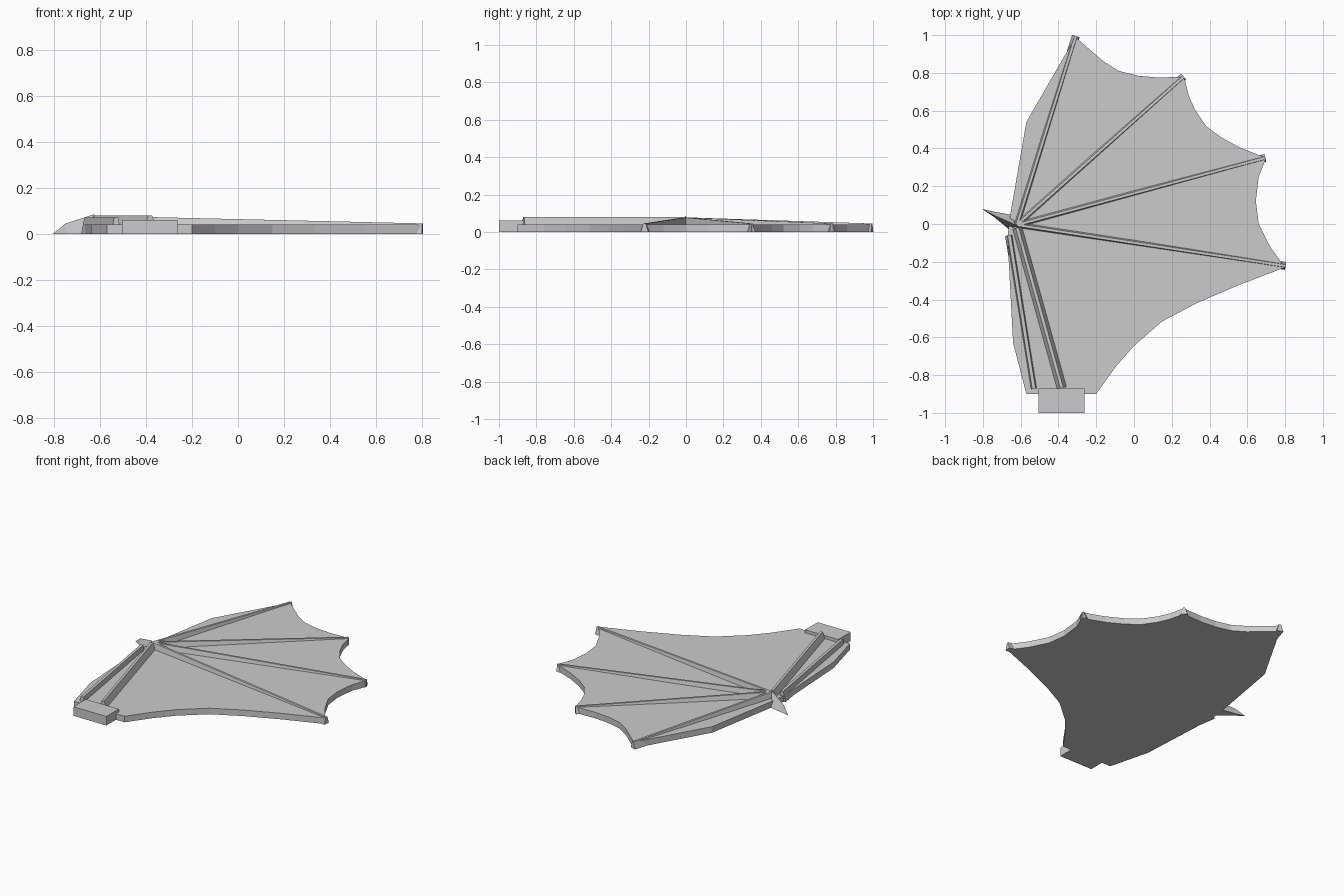
import bpy, bmesh
from mathutils import Vector

if "Cube" in bpy.data.objects:
    bpy.data.objects.remove(bpy.data.objects["Cube"])

grey = bpy.data.materials.new("wing grey")
grey.diffuse_color = (0.6, 0.6, 0.6, 1)
grey.use_nodes = True
grey.node_tree.nodes["Principled BSDF"].inputs["Base Color"].default_value = grey.diffuse_color


def make(name, verts, faces):
    bm = bmesh.new()
    vs = [bm.verts.new(v) for v in verts]
    for f in faces:
        bm.faces.new([vs[i] for i in f])
    bmesh.ops.recalc_face_normals(bm, faces=bm.faces)
    me = bpy.data.meshes.new(name)
    bm.to_mesh(me)
    bm.free()
    me.materials.append(grey)
    ob = bpy.data.objects.new(name, me)
    bpy.context.collection.objects.link(ob)
    return ob


def slab(name, outline, height):
    n = len(outline)
    verts = [(x, y, z) for z in (0, height) for x, y in outline]
    faces = [list(range(n)), list(range(n, 2 * n))]
    faces += [(i, (i + 1) % n, (i + 1) % n + n, i + n) for i in range(n)]
    return make(name, verts, faces)


def spar(name, start, end, base, top, h0, h1):
    """Bar with a trapezoid section, running from start to end."""
    a, b = Vector(start), Vector(end)
    d = (b - a).normalized()
    side = Vector((-d.y, d.x))
    verts = []
    for p, h in ((a, h0), (b, h1)):
        for w, z in ((base, 0), (-base, 0), (-top, h), (top, h)):
            q = p + side * w / 2
            verts.append((q.x, q.y, z))
    faces = [(0, 1, 2, 3), (4, 5, 6, 7)]
    faces += [(i, (i + 1) % 4, (i + 1) % 4 + 4, i + 4) for i in range(4)]
    return make(name, verts, faces)


# Scalloped wing skin
slab("membrane", [
    (-0.57, -0.90), (-0.20, -0.90), (-0.10, -0.76), (0.0, -0.645), (0.15, -0.515),
    (0.33, -0.42), (0.55, -0.325), (0.80, -0.23), (0.72, -0.12), (0.66, 0.0),
    (0.645, 0.12), (0.66, 0.25), (0.70, 0.35), (0.56, 0.405), (0.46, 0.46),
    (0.38, 0.52), (0.32, 0.61), (0.29, 0.68), (0.265, 0.78), (0.13, 0.775),
    (0.02, 0.785), (-0.08, 0.81), (-0.16, 0.86), (-0.23, 0.92), (-0.31, 0.99),
    (-0.57, 0.54), (-0.655, 0.05), (-0.67, -0.07), (-0.64, -0.63)], 0.04)

# Finger ribs fanning from the wrist
for i, tip in enumerate([(-0.308, 0.995), (0.263, 0.78), (0.695, 0.35), (0.803, -0.222)]):
    spar(f"finger_rib_{i + 1}", (-0.62, -0.005), tip, 0.042, 0.014, 0.078, 0.045)

# Arm bars from the wrist to the shoulder
spar("upper_arm", (-0.618, -0.02), (-0.382, -0.868), 0.085, 0.016, 0.08, 0.08)
spar("rear_arm", (-0.66, -0.06), (-0.53, -0.872), 0.045, 0.018, 0.07, 0.07)

# Shoulder block
slab("shoulder_block", [(-0.505, -1.0), (-0.263, -1.0), (-0.263, -0.87), (-0.505, -0.87)], 0.06)

# Wrist claw: ridge arching down to a point
make("wrist_claw", [
    (-0.655, 0.05, 0), (-0.66, -0.03, 0), (-0.60, -0.02, 0), (-0.625, -0.005, 0.085),
    (-0.75, 0.05, 0.045), (-0.735, 0.064, 0), (-0.745, 0.04, 0), (-0.805, 0.08, 0)],
    [(0, 3, 4, 5), (1, 6, 4, 3), (5, 4, 7), (6, 7, 4), (1, 3, 2), (0, 2, 3),
     (0, 5, 6, 1), (0, 1, 2), (5, 7, 6)])
